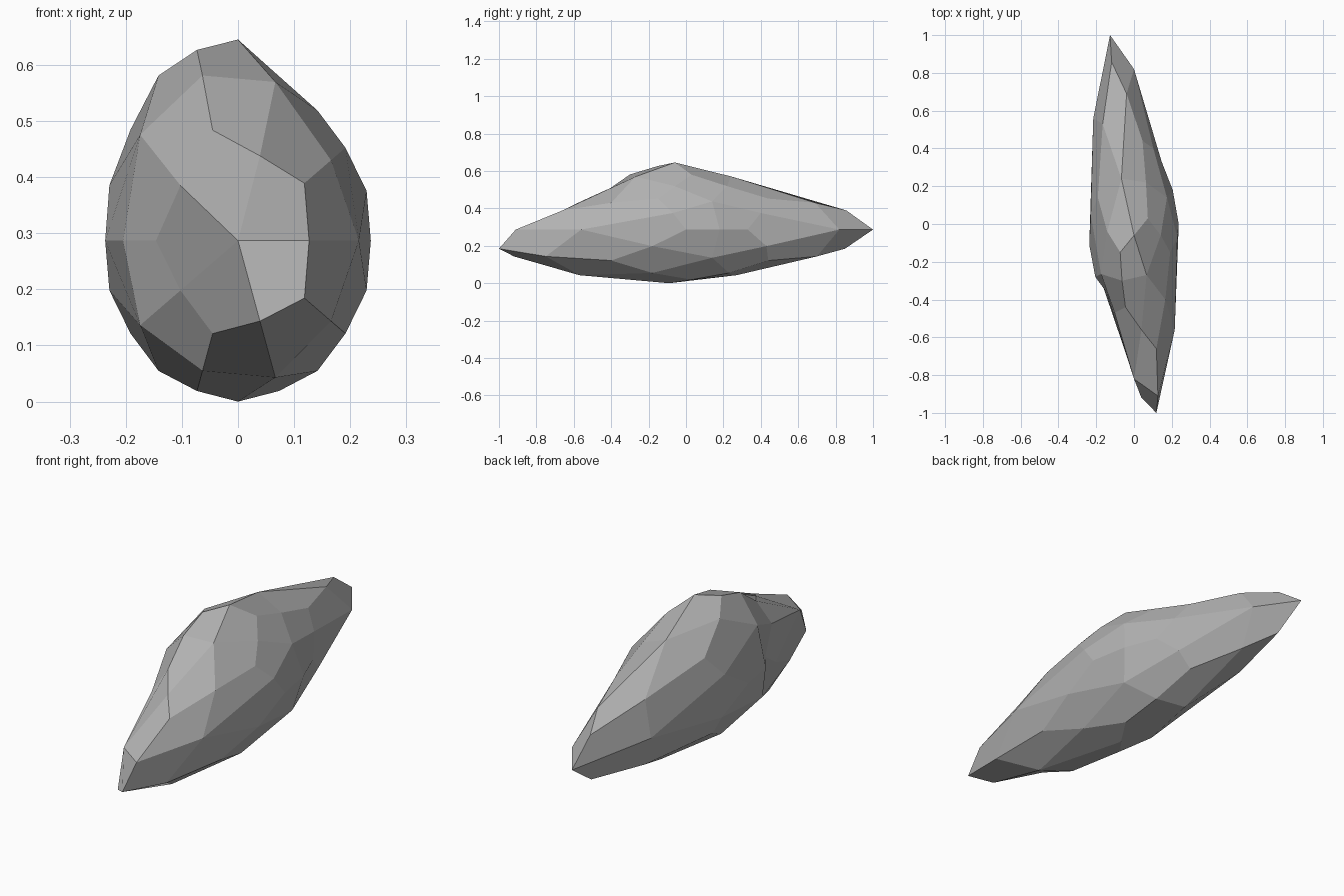
import bpy
import bmesh
from math import radians, sin, cos
from mathutils import Vector

cube = bpy.data.objects.get("Cube")
if cube:
    bpy.data.objects.remove(cube, do_unlink=True)

HALF_WIDTH = 0.241
MIDDLE_HEIGHT = 0.286
BULGE_DIRECTION = Vector((-0.42, -0.25, 0.87)).normalized()

# Rings around the long axis: kind of point, angle from the front pole,
# first angle around the axis, and the depth of each point on the ring
RINGS = [
    ("corner", 0, 0, [-.82]),
    ("middle", 31.72, 0, [-.91, -.56, -.47, -.5, -.92]),
    ("centre", 37.38, 36, [-.66, -.44, -.36, -.68, -1]),
    ("middle", 58.28, 36, [-.4, -.3, -.28, -.5, -.75]),
    ("corner", 63.43, 0, [-.56, -.27, -.265, -.3, -.57]),
    ("centre", 79.19, 36, [-.15, -.15, -.11, -.18, -.4]),
    ("middle", 90, 18, [-.07, -.06, -.06, -.04, .05, .07, -.05, -.09, -.18, -.18]),
    ("centre", 100.81, 0, [0, .03, .14, .08, .03]),
    ("corner", 116.57, 36, [.14, .24, .56, .27, .14]),
    ("middle", 121.72, 0, [.18, .22, .53, .53, .23]),
    ("centre", 142.62, 0, [.33, .44, .857, .85, .44]),
    ("middle", 148.28, 36, [.4, .69, 1, .7, .43]),
    ("corner", 180, 0, [.82]),
]


def shape_point(direction, depth):
    """Stretch a sphere point, with a bulge on the upper front."""
    tall = 1.19
    if direction.z > 0:
        nearness = (direction.dot(BULGE_DIRECTION) - 0.5) / 0.4
        tall += 0.32 * min(max(nearness, 0), 1)
    return Vector((HALF_WIDTH * direction.x, depth,
                   MIDDLE_HEIGHT + HALF_WIDTH * tall * direction.z))


def near(a, b, degrees):
    return a.dot(b) > cos(radians(degrees))


def build_stone():
    bm = bmesh.new()
    points = {"corner": [], "middle": [], "centre": []}
    for kind, tilt, start, depths in RINGS:
        for i, depth in enumerate(depths):
            turn = radians(start + i * 360 / len(depths))
            t = radians(tilt)
            direction = Vector((sin(t) * cos(turn), -cos(t), sin(t) * sin(turn)))
            vert = bm.verts.new(shape_point(direction, depth))
            points[kind].append((direction, vert))

    # One kite-shaped facet for every neighbouring corner and centre
    for corner, corner_vert in points["corner"]:
        for centre, centre_vert in points["centre"]:
            if not near(corner, centre, 40):
                continue
            sides = [vert for middle, vert in points["middle"]
                     if near(corner, middle, 34) and near(centre, middle, 23)]
            bm.faces.new((corner_vert, sides[0], centre_vert, sides[1]))

    bmesh.ops.recalc_face_normals(bm, faces=bm.faces)
    lowest = min(v.co.z for v in bm.verts)
    bmesh.ops.translate(bm, verts=bm.verts, vec=(0, 0, -lowest))
    mesh = bpy.data.meshes.new("stone")
    bm.to_mesh(mesh)
    bm.free()
    stone = bpy.data.objects.new("stone", mesh)
    bpy.context.collection.objects.link(stone)
    return stone


def make_material(name, colour):
    material = bpy.data.materials.new(name)
    material.use_nodes = True
    material.diffuse_color = colour
    shader = material.node_tree.nodes["Principled BSDF"]
    shader.inputs["Base Color"].default_value = colour
    return material


# Flat-faceted grey stone
stone = build_stone()
stone.data.materials.append(make_material("stone grey", (0.45, 0.45, 0.45, 1)))
